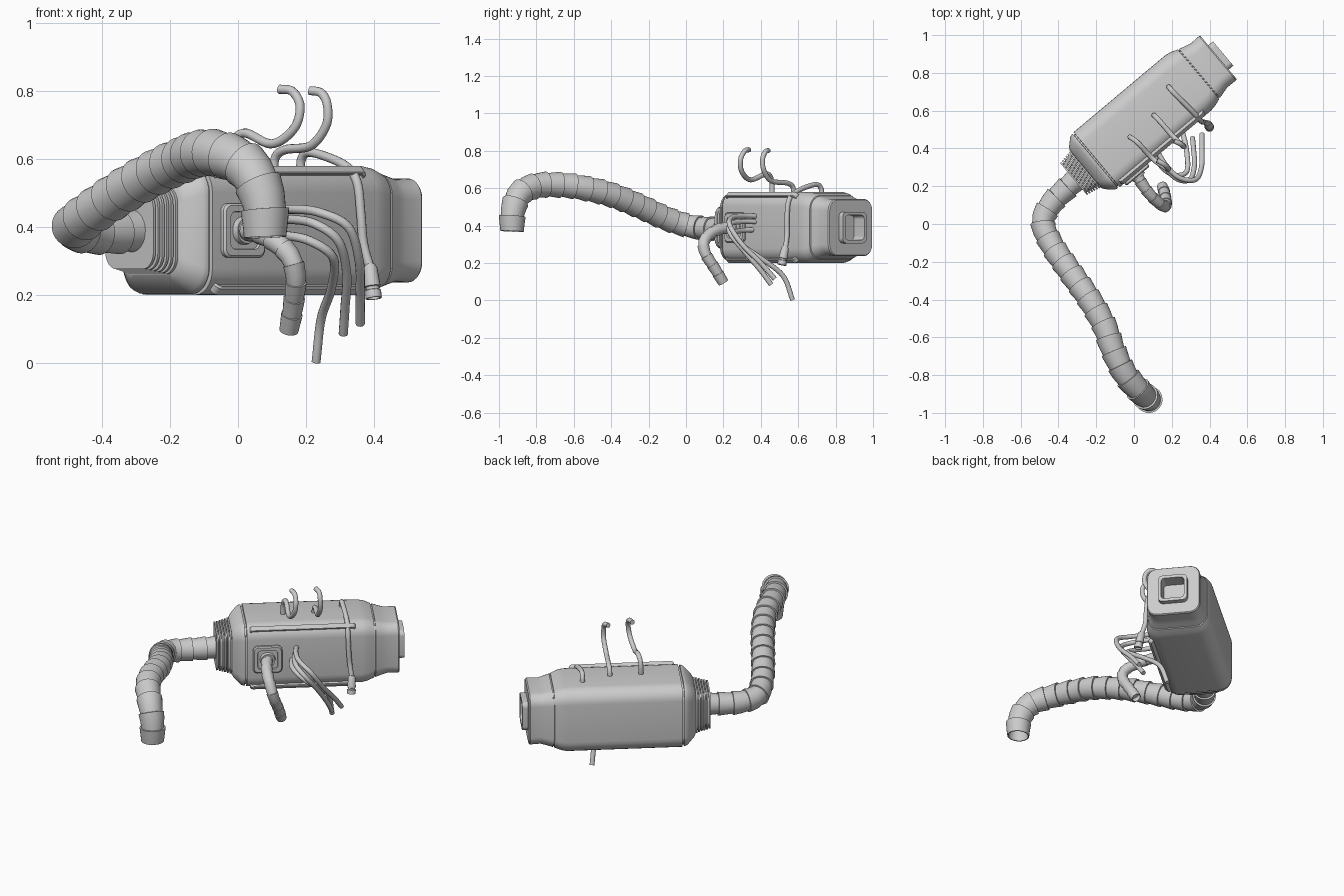
import bpy, bmesh, math
from mathutils import Vector, Matrix

# Frame of the canister: local x runs along its axis, local -y is the fitted side
FRAME = Matrix.Translation((-0.2495, 0.297, 0.39)) @ Matrix.Rotation(math.radians(40), 4, 'Z')


def loft(name, rings, matrix=None, angle=28):
    """Skin a list of equal point rings and cap both ends."""
    bm = bmesh.new()
    vs = [[bm.verts.new(p) for p in ring] for ring in rings]
    n = len(vs[0])
    for a, b in zip(vs, vs[1:]):
        for i in range(n):
            j = (i + 1) % n
            bm.faces.new((a[i], a[j], b[j], b[i]))
    bm.faces.new(vs[0][::-1])
    bm.faces.new(vs[-1])
    bmesh.ops.recalc_face_normals(bm, faces=bm.faces)
    me = bpy.data.meshes.new(name)
    bm.to_mesh(me)
    bm.free()
    me.shade_smooth()
    me.set_sharp_from_angle(angle=math.radians(angle))
    ob = bpy.data.objects.new(name, me)
    bpy.context.collection.objects.link(ob)
    if matrix is not None:
        ob.matrix_world = matrix
    return ob


def rounded(x, hw, hh, r, steps=7):
    """Rounded rectangle in the local yz plane."""
    pts = []
    for k, (sy, sz) in enumerate(((1, 1), (-1, 1), (-1, -1), (1, -1))):
        for s in range(steps + 1):
            a = math.pi / 2 * (k + s / steps)
            pts.append((x, sy * (hw - r) + r * math.cos(a), sz * (hh - r) + r * math.sin(a)))
    return pts


def box_loft(name, sections, matrix=FRAME):
    return loft(name, [rounded(*s) for s in sections], matrix)


def smooth_path(points, res=24):
    """Catmull-Rom samples through the control points."""
    p = [Vector(q) for q in points]
    p = [2 * p[0] - p[1]] + p + [2 * p[-1] - p[-2]]
    out = []
    for i in range(1, len(p) - 2):
        a, b, c, d = p[i - 1:i + 3]
        for s in range(res):
            t = s / res
            out.append(0.5 * (2 * b + (c - a) * t + (2 * a - 5 * b + 4 * c - d) * t * t
                              + (3 * b - a - 3 * c + d) * t ** 3))
    return out + [p[-2]]


def tube(name, points, profile, sides=20):
    """Sweep circles along a path; profile is a list of (fraction, radius)."""
    path = smooth_path(points)
    dist = [0.0]
    for a, b in zip(path, path[1:]):
        dist.append(dist[-1] + (b - a).length)

    def at(f):
        d = min(max(f, 0), 1) * dist[-1]
        i = 0
        while i < len(dist) - 2 and dist[i + 1] < d:
            i += 1
        return (path[i].lerp(path[i + 1], (d - dist[i]) / (dist[i + 1] - dist[i])),
                (path[i + 1] - path[i]).normalized())

    rings = []
    _, tan = at(0)
    side = tan.orthogonal().normalized()
    for f, r in profile:
        c, t = at(f)
        side = (side - t * side.dot(t)).normalized()
        up = t.cross(side)
        rings.append([c + r * (math.cos(a) * side + math.sin(a) * up)
                      for a in (2 * math.pi * i / sides for i in range(sides))])
    return loft(name, rings, angle=35)


def ribbed(n, r0, r1, flare, depth):
    """Overlapping tapered cuffs ending in an open mouth."""
    prof = []
    for i in range(n):
        r = r0 + (r1 - r0) * i / (n - 1)
        prof += [(i / n, r * (1 + flare)), ((i + 0.5) / n, r), ((i + 0.99) / n, r * (1 - flare))]
    prof[-1] = (1, r1 * (1 - flare))
    return prof + [(1, r1 * 0.84), (1 - depth, r1 * 0.8)]


# Canister with chamfered cap, seams, tapered rear and hollow outlet
box_loft("canister", [
    (-0.01, 0.13, 0.13, 0.05), (0.0, 0.147, 0.147, 0.06), (0.038, 0.182, 0.182, 0.075),
    (0.052, 0.187, 0.187, 0.078), (0.058, 0.187, 0.187, 0.078), (0.059, 0.178, 0.178, 0.07),
    (0.067, 0.178, 0.178, 0.07), (0.068, 0.19, 0.19, 0.078), (0.70, 0.19, 0.19, 0.078),
    (0.735, 0.184, 0.184, 0.075), (0.771, 0.171, 0.171, 0.07), (0.772, 0.164, 0.164, 0.065),
    (0.777, 0.164, 0.164, 0.065), (0.778, 0.169, 0.169, 0.07), (0.81, 0.160, 0.160, 0.065),
    (0.845, 0.151, 0.151, 0.06), (0.903, 0.153, 0.153, 0.06), (0.91, 0.148, 0.148, 0.056),
    (0.91, 0.084, 0.084, 0.028), (0.942, 0.084, 0.084, 0.028),
    (0.942, 0.066, 0.066, 0.02), (0.86, 0.064, 0.064, 0.02)])

# Ribbed collar
ribs = []
for i in range(6):
    x, h = -0.092 + i * 0.0145, 0.110 + 0.003 * i
    ribs += [(x, h, h + 0.004, 0.05), (x + 0.0085, h, h + 0.004, 0.05),
             (x + 0.009, h - 0.012, h - 0.008, 0.042), (x + 0.014, h - 0.012, h - 0.008, 0.042)]
box_loft("ribbed_collar", ribs)

# Trim strips on the two corners of the fitted side
for label, s in (("upper", 1), ("lower", -1)):
    local = Matrix.Translation((0.375, -0.163, s * 0.163)) @ Matrix.Rotation(
        math.radians(45 * s), 4, 'X') @ Matrix.Rotation(math.radians(-90), 4, 'Z')
    box_loft(label + "_trim_strip", [(-0.012, 0.29, 0.026, 0.018), (0.013, 0.29, 0.026, 0.018),
                                     (0.016, 0.286, 0.022, 0.016), (0.016, 0.281, 0.016, 0.012),
                                     (0.008, 0.28, 0.015, 0.012)], FRAME @ local)

# Square port plate on the fitted side
port = FRAME @ Matrix.Translation((0.18, -0.19, 0.0)) @ Matrix.Rotation(math.radians(-90), 4, 'Z')
box_loft("port_plate", [(-0.02, 0.08, 0.08, 0.025), (0.012, 0.08, 0.08, 0.025),
                        (0.018, 0.074, 0.074, 0.022), (0.018, 0.056, 0.056, 0.02),
                        (0.010, 0.054, 0.054, 0.02), (0.010, 0.042, 0.042, 0.04),
                        (0.028, 0.038, 0.038, 0.036)], port)

# Large intake hose
tube("main_hose", [(-0.29, 0.25, 0.39), (-0.36, 0.185, 0.385), (-0.435, 0.11, 0.385),
                   (-0.483, 0.01, 0.40), (-0.435, -0.11, 0.44), (-0.34, -0.25, 0.505),
                   (-0.235, -0.40, 0.565), (-0.156, -0.54, 0.60), (-0.113, -0.66, 0.617),
                   (-0.05, -0.79, 0.615), (0.03, -0.885, 0.575), (0.075, -0.925, 0.48),
                   (0.08, -0.93, 0.37)], ribbed(20, 0.061, 0.067, 0.07, 0.04), 28)

# Small drain hose from the port
tube("drain_hose", [(0.01, 0.28, 0.39), (0.035, 0.225, 0.39), (0.09, 0.15, 0.37),
                    (0.15, 0.098, 0.32), (0.17, 0.102, 0.255), (0.163, 0.155, 0.17),
                    (0.15, 0.20, 0.095)], ribbed(9, 0.031, 0.030, 0.06, 0.05))

# Thin cables: three on top, three on the side
cables = {
    "top_cable_front": [(-0.02, 0.46, 0.55), (-0.018, 0.458, 0.64), (0.02, 0.43, 0.677),
                        (0.10, 0.345, 0.645), (0.165, 0.298, 0.69), (0.183, 0.292, 0.755),
                        (0.16, 0.315, 0.80), (0.122, 0.337, 0.806)],
    "top_cable_middle": [(0.105, 0.575, 0.55), (0.11, 0.572, 0.605), (0.14, 0.54, 0.628),
                         (0.215, 0.455, 0.64), (0.26, 0.415, 0.70), (0.263, 0.41, 0.76),
                         (0.245, 0.425, 0.795), (0.212, 0.44, 0.802)],
    "top_cable_rear": [(0.185, 0.725, 0.55), (0.187, 0.722, 0.60), (0.215, 0.69, 0.62),
                       (0.31, 0.595, 0.585), (0.35, 0.55, 0.535), (0.362, 0.54, 0.44),
                       (0.37, 0.54, 0.35), (0.392, 0.53, 0.27)],
    "side_cable_upper": [(0.12, 0.39, 0.45), (0.17, 0.31, 0.452), (0.24, 0.245, 0.443),
                         (0.325, 0.235, 0.40), (0.357, 0.30, 0.30), (0.36, 0.40, 0.20),
                         (0.36, 0.475, 0.115)],
    "side_cable_middle": [(0.12, 0.39, 0.42), (0.16, 0.31, 0.422), (0.225, 0.24, 0.41),
                          (0.295, 0.235, 0.36), (0.32, 0.31, 0.265), (0.315, 0.40, 0.16),
                          (0.31, 0.455, 0.085)],
    "side_cable_lower": [(0.09, 0.41, 0.38), (0.14, 0.31, 0.375), (0.21, 0.26, 0.36),
                         (0.28, 0.28, 0.31), (0.275, 0.41, 0.22), (0.245, 0.52, 0.13),
                         (0.23, 0.57, 0.003)],
}
for name, pts in cables.items():
    tube(name, pts, [(i / 40, 0.0135) for i in range(41)], 12)

# Plug on the end of the rear cable
tube("cable_plug", [(0.389, 0.532, 0.29), (0.40, 0.512, 0.19)],
     [(0, 0.014), (0.1, 0.02), (0.65, 0.024), (0.67, 0.02), (0.75, 0.02), (0.77, 0.024),
      (1, 0.024), (1, 0.018), (0.9, 0.018)], 16)
